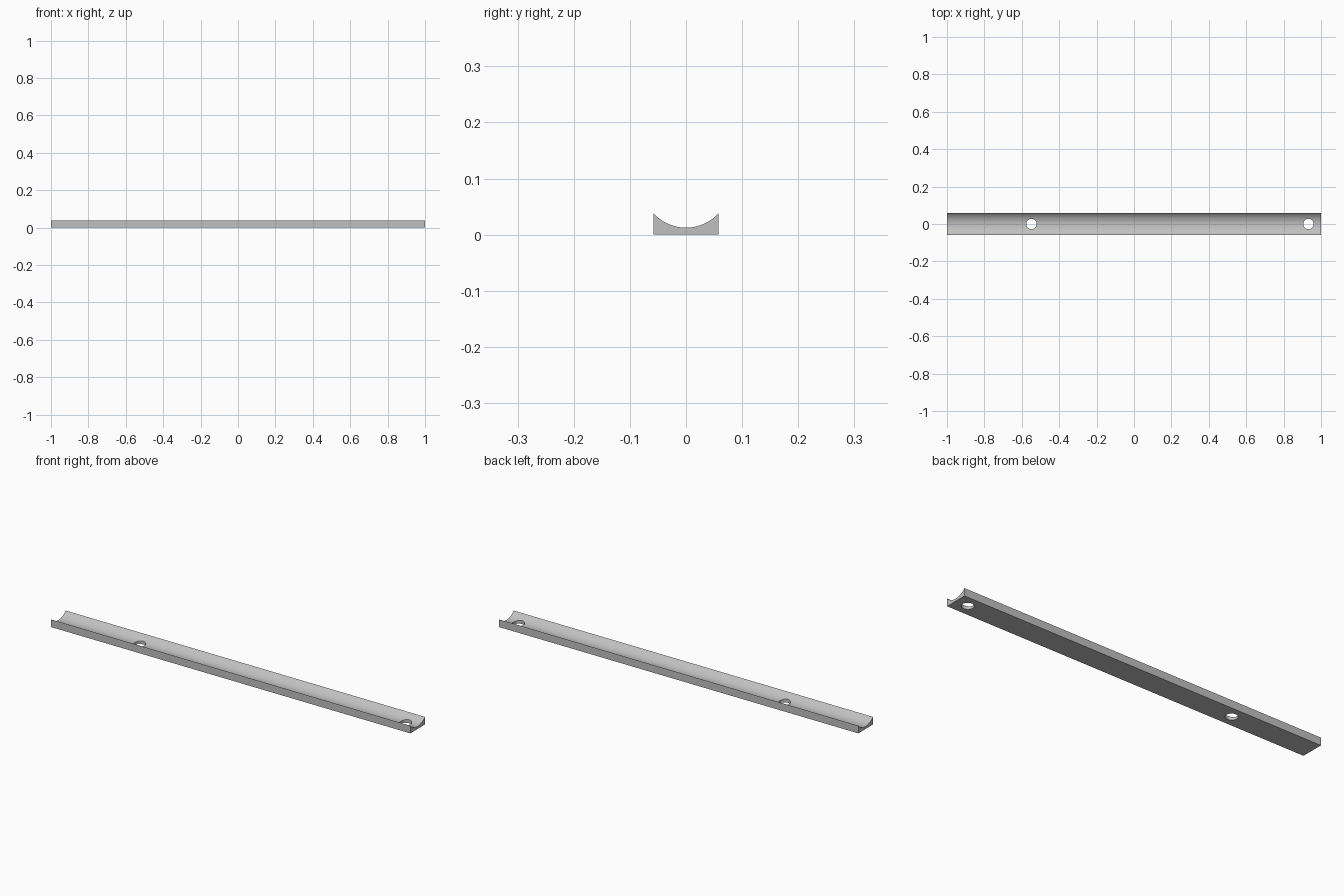
import bpy, bmesh, math

cube = bpy.data.objects.get("Cube")
if cube:
    bpy.data.objects.remove(cube, do_unlink=True)

HALF_LENGTH, HALF_WIDTH = 1.0, 0.0583
HEIGHT, FLOOR = 0.0385, 0.0125
HOLE_RADIUS = 0.028
HOLE_POSITIONS = (-0.548, 0.933)
ARC_STEPS = 32

grey = bpy.data.materials.new("light grey")
grey.use_nodes = True
colour = (0.53, 0.53, 0.53, 1)
grey.diffuse_color = colour
grey.node_tree.nodes["Principled BSDF"].inputs["Base Color"].default_value = colour


def add_object(name, bm):
    bmesh.ops.recalc_face_normals(bm, faces=bm.faces)
    mesh = bpy.data.meshes.new(name)
    bm.to_mesh(mesh)
    bm.free()
    mesh.materials.append(grey)
    obj = bpy.data.objects.new(name, mesh)
    bpy.context.collection.objects.link(obj)
    return obj


# Channel: flat base with a circular trough, extruded along x
sag = HEIGHT - FLOOR
radius = (HALF_WIDTH ** 2 + sag ** 2) / (2 * sag)
half_angle = math.asin(HALF_WIDTH / radius)
profile = [(-HALF_WIDTH, 0), (HALF_WIDTH, 0)]
for i in range(ARC_STEPS + 1):
    a = half_angle * (1 - 2 * i / ARC_STEPS)
    profile.append((radius * math.sin(a), FLOOR + radius * (1 - math.cos(a))))

bm = bmesh.new()
end = bm.faces.new([bm.verts.new((-HALF_LENGTH, y, z)) for y, z in profile])
extruded = bmesh.ops.extrude_face_region(bm, geom=[end], use_keep_orig=True)
moved = [v for v in extruded["geom"] if isinstance(v, bmesh.types.BMVert)]
bmesh.ops.translate(bm, verts=moved, vec=(2 * HALF_LENGTH, 0, 0))
channel = add_object("channel_strip", bm)

# Screw holes: two vertical cylinders cut through the floor
bm = bmesh.new()
for x in HOLE_POSITIONS:
    hole = bmesh.ops.create_cone(bm, cap_ends=True, segments=48, depth=0.2,
                                 radius1=HOLE_RADIUS, radius2=HOLE_RADIUS)
    bmesh.ops.translate(bm, verts=hole["verts"], vec=(x, 0, 0))
cutter = add_object("hole_cutter", bm)
cutter.hide_render = True

cut = channel.modifiers.new("screw_holes", 'BOOLEAN')
cut.operation = 'DIFFERENCE'
cut.solver = 'EXACT'
cut.object = cutter

bpy.context.view_layer.objects.active = channel
channel.select_set(True)
bpy.ops.object.modifier_apply(modifier=cut.name)
bpy.data.objects.remove(cutter, do_unlink=True)

# Smooth trough and hole walls, crisp outer edges
bpy.ops.object.shade_smooth_by_angle(angle=math.radians(30))
